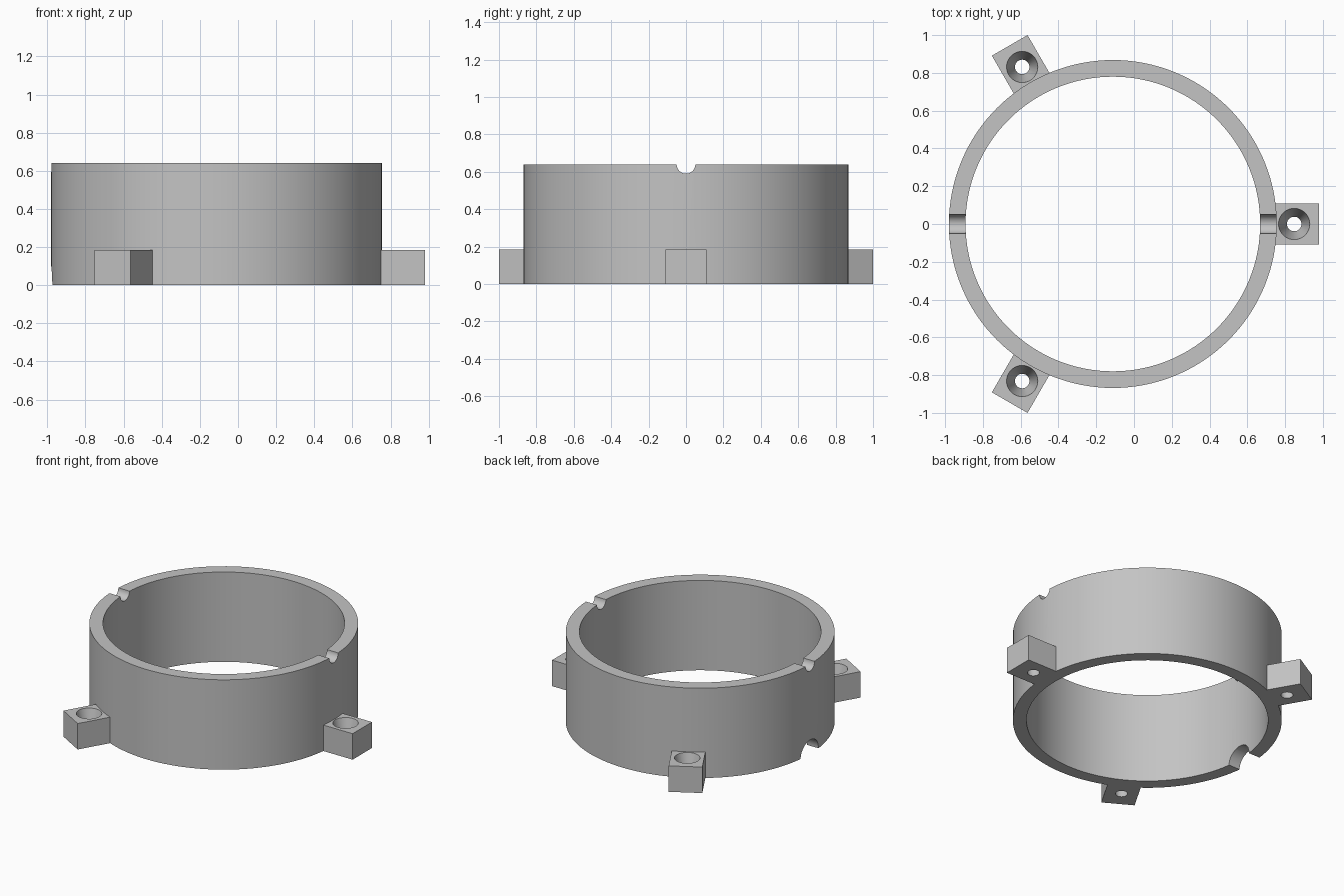
import bpy
from math import cos, sin, pi, radians
from mathutils import Matrix

cube = bpy.data.objects.get("Cube")
if cube:
    bpy.data.objects.remove(cube, do_unlink=True)

CX = -0.112                      # ring axis
R_OUT, R_IN, HEIGHT = 0.868, 0.78, 0.64
LUG_IN, LUG_OUT, LUG_W, LUG_H = 0.83, 1.092, 0.218, 0.185
HOLE_R = 0.96                    # screw hole distance from the ring axis

grey = bpy.data.materials.new("plain grey")
grey.use_nodes = True
grey.diffuse_color = (0.55, 0.55, 0.55, 1)
grey.node_tree.nodes["Principled BSDF"].inputs["Base Color"].default_value = (0.55, 0.55, 0.55, 1)


def cone(name, r1, r2, depth, location, rotation=(0, 0, 0), sides=48):
    bpy.ops.mesh.primitive_cone_add(vertices=sides, radius1=r1, radius2=r2, depth=depth,
                                    location=location, rotation=rotation)
    obj = bpy.context.object
    obj.name = name
    return obj


def cut(target, cutter):
    cutter.hide_render = True
    mod = target.modifiers.new("cut", 'BOOLEAN')
    mod.operation = 'DIFFERENCE'
    mod.solver = 'EXACT'
    mod.object = cutter
    bpy.context.view_layer.objects.active = target
    bpy.ops.object.modifier_apply(modifier=mod.name)
    bpy.data.objects.remove(cutter, do_unlink=True)


def finish(obj):
    obj.data.materials.clear()
    obj.data.materials.append(grey)
    bpy.ops.object.select_all(action='DESELECT')
    obj.select_set(True)
    bpy.context.view_layer.objects.active = obj
    bpy.ops.object.shade_smooth_by_angle(angle=radians(30))


# Ring body with its open bore
ring = cone("ring_body", R_OUT, R_OUT, HEIGHT, (CX, 0, HEIGHT / 2), sides=128)
cut(ring, cone("bore_cutter", R_IN, R_IN, 1, (CX, 0, HEIGHT / 2), sides=128))

# Round notches across the top rim, and a larger one under the -x side
cut(ring, cone("rim_notch_cutter", 0.05, 0.05, 3, (CX, 0, HEIGHT), (0, pi / 2, 0)))
cut(ring, cone("cable_notch_cutter", 0.1, 0.1, 0.5, (CX - R_OUT, 0, 0), (0, pi / 2, 0)))
finish(ring)

# Three mounting lugs with tapered screw holes
for name, angle in (("left_lug", 0), ("back_lug", 120), ("front_lug", 240)):
    a = radians(angle)
    mid = (LUG_IN + LUG_OUT) / 2
    bpy.ops.mesh.primitive_cube_add(size=1)
    lug = bpy.context.object
    lug.name = name
    lug.data.transform(Matrix.Diagonal((LUG_OUT - LUG_IN, LUG_W, LUG_H, 1)))
    lug.location = (CX + mid * cos(a), mid * sin(a), LUG_H / 2)
    lug.rotation_euler.z = a
    hole = (CX + HOLE_R * cos(a), HOLE_R * sin(a), LUG_H / 2)
    # Slightly taller than the lug, keeping the same taper
    cut(lug, cone("screw_hole_cutter", 0.036, 0.085, LUG_H + 0.02, hole))
    finish(lug)
